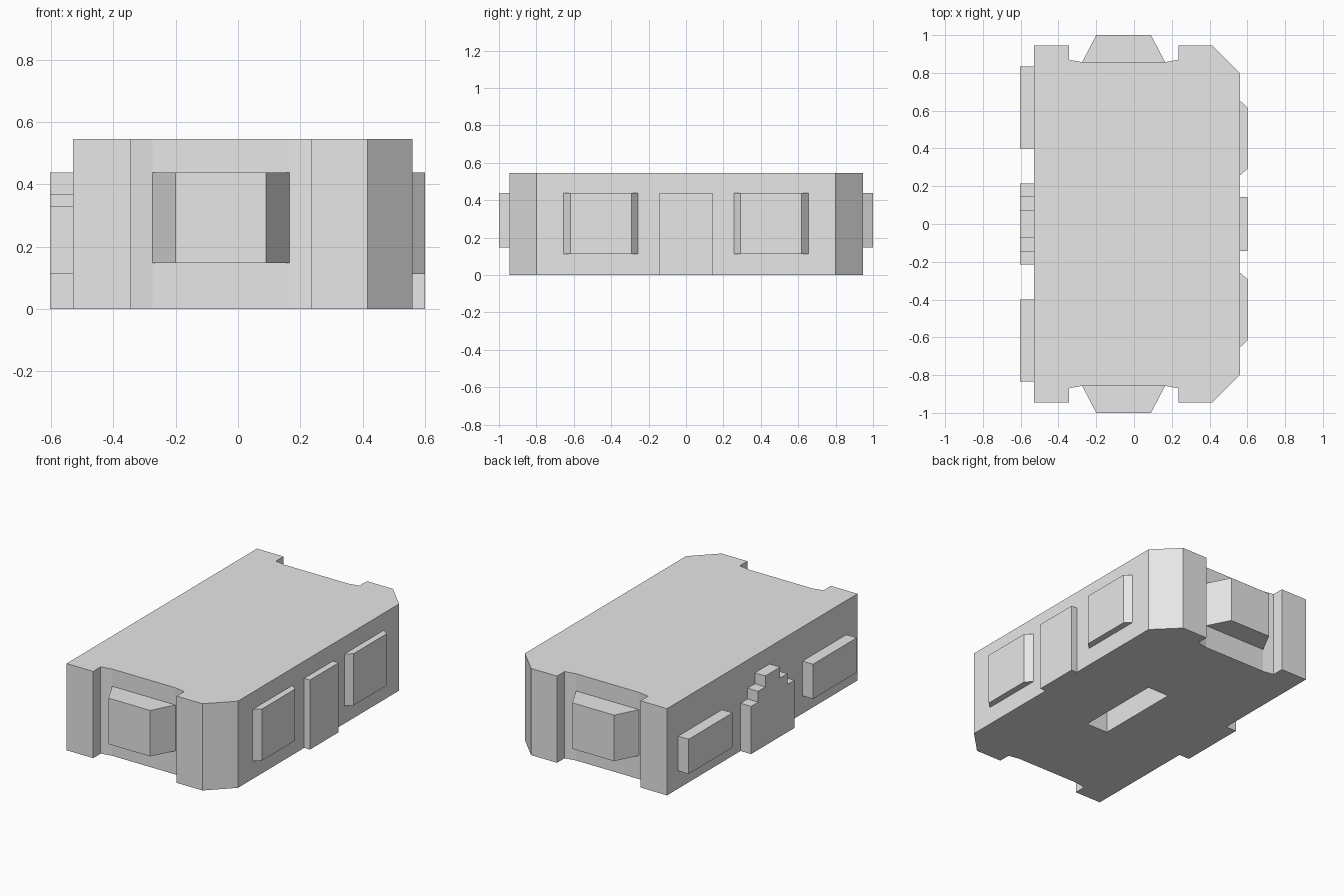
import bpy
import bmesh
from mathutils import Vector

cube = bpy.data.objects.get("Cube")
if cube:
    bpy.data.objects.remove(cube, do_unlink=True)

grey = bpy.data.materials.new("plain_grey")
grey.use_nodes = True
grey.diffuse_color = (0.8, 0.8, 0.8, 1)
grey.node_tree.nodes["Principled BSDF"].inputs["Base Color"].default_value = (0.8, 0.8, 0.8, 1)


def prism(name, outline, direction):
    """Extrude a flat outline of 3D points along a direction."""
    bm = bmesh.new()
    face = bm.faces.new([bm.verts.new(p) for p in outline])
    ext = bmesh.ops.extrude_face_region(bm, geom=[face], use_keep_orig=True)
    moved = [v for v in ext["geom"] if isinstance(v, bmesh.types.BMVert)]
    bmesh.ops.translate(bm, verts=moved, vec=Vector(direction))
    bmesh.ops.recalc_face_normals(bm, faces=bm.faces)
    mesh = bpy.data.meshes.new(name)
    bm.to_mesh(mesh)
    bm.free()
    mesh.materials.append(grey)
    obj = bpy.data.objects.new(name, mesh)
    bpy.context.collection.objects.link(obj)
    return obj


def upright(name, plan, bottom, top):
    return prism(name, [(x, y, bottom) for x, y in plan], (0, 0, top - bottom))


def box(name, x0, x1, y0, y1, bottom, top):
    return upright(name, [(x0, y0), (x1, y0), (x1, y1), (x0, y1)], bottom, top)


# Main block: front half of the plan, mirrored to the back
front = [(-0.53, -0.945), (-0.345, -0.945), (-0.345, -0.87), (-0.275, -0.857),
         (0.165, -0.857), (0.235, -0.87), (0.235, -0.945), (0.415, -0.945),
         (0.56, -0.80)]
body = upright("main_body", front + [(x, -y) for x, y in reversed(front)], 0, 0.545)

# Long slot in the underside
cutter = box("slot_cutter", -0.03, 0.12, -0.285, 0.275, -0.1, 0.3)
cutter.hide_render = True
cutter.hide_set(True)
slot = body.modifiers.new("slot", 'BOOLEAN')
slot.operation = 'DIFFERENCE'
slot.solver = 'EXACT'
slot.object = cutter

for end, s in (("front", -1), ("back", 1)):
    # Tapered bay on each end
    upright(end + "_bay", [(-0.275, s * 0.856), (0.165, s * 0.856),
                           (0.09, s), (-0.2, s)], 0.148, 0.437)
    # Bevelled panel on the left side
    upright(end + "_left_panel", [(0.559, s * 0.255), (0.6, s * 0.292),
                                  (0.6, s * 0.617), (0.559, s * 0.655)], 0.112, 0.437)
    # Plain ledge on the right side
    box(end + "_right_panel", -0.603, -0.529, *sorted((s * 0.40, s * 0.835)), 0.112, 0.33)

# Door on the left side
box("left_door", 0.559, 0.6, -0.143, 0.143, 0, 0.437)

# Stepped gable on the right side
steps = [(0.215, 0), (0.215, 0.30), (0.145, 0.30), (0.145, 0.368),
         (0.073, 0.368), (0.073, 0.437)]
profile = steps + [(-y, z) for y, z in reversed(steps)]
prism("right_stepped_door", [(-0.529, y, z) for y, z in profile], (-0.074, 0, 0))
